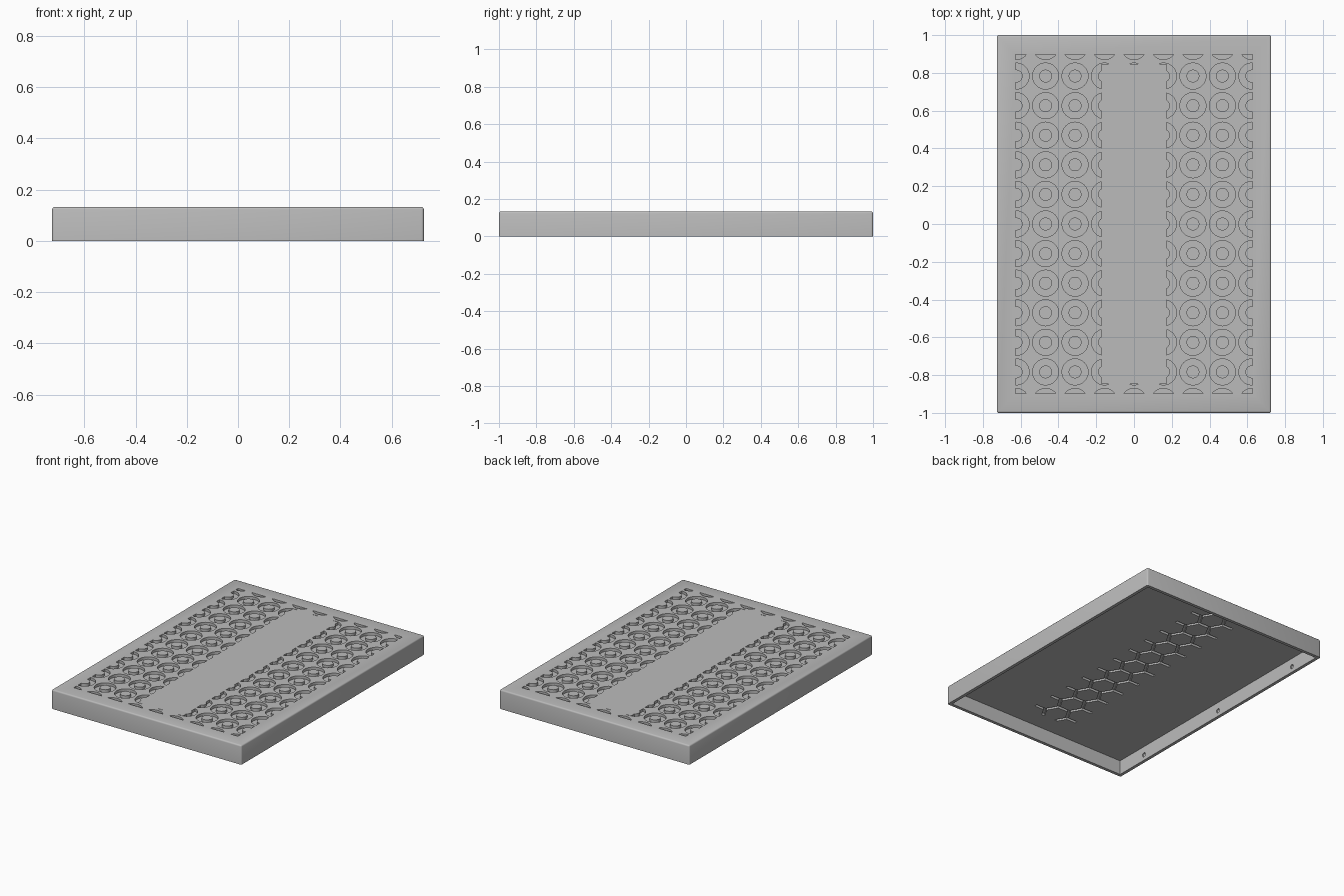
import bpy, bmesh, math
from mathutils import Matrix

old = bpy.data.objects.get("Cube")
if old:
    bpy.data.objects.remove(old, do_unlink=True)

HALF_X, HALF_Y, TOP = 0.726, 1.0, 0.133
WALL, CEILING = 0.022, 0.1
PITCH, DEPTH = 0.156, 0.018

grey = bpy.data.materials.new("plain grey")
grey.use_nodes = True
colour = (0.5, 0.5, 0.5, 1)
grey.diffuse_color = colour
grey.node_tree.nodes["Principled BSDF"].inputs["Base Color"].default_value = colour


def add_box(bm, hx, hy, z0, z1):
    m = Matrix.Translation((0, 0, (z0 + z1) / 2)) @ Matrix.Diagonal((2 * hx, 2 * hy, z1 - z0, 1))
    bmesh.ops.create_cube(bm, size=1, matrix=m)


def add_prism(bm, centre, radius, height, sides, rotation=Matrix()):
    bmesh.ops.create_cone(bm, cap_ends=True, segments=sides, radius1=radius, radius2=radius,
                          depth=height, matrix=Matrix.Translation(centre) @ rotation)


def finish(bm, name):
    mesh = bpy.data.meshes.new(name)
    bm.to_mesh(mesh)
    bm.free()
    mesh.materials.append(grey)
    ob = bpy.data.objects.new(name, mesh)
    bpy.context.collection.objects.link(ob)
    return ob


def box(name, hx, hy, z0, z1):
    bm = bmesh.new()
    add_box(bm, hx, hy, z0, z1)
    return finish(bm, name)


def prisms(name, centres, radius, height, sides, rotation=Matrix()):
    bm = bmesh.new()
    for c in centres:
        add_prism(bm, c, radius, height, sides, rotation)
    return finish(bm, name)


def combine(target, tool, operation="DIFFERENCE"):
    """Apply a boolean and throw the tool away."""
    mod = target.modifiers.new("cut", "BOOLEAN")
    mod.operation, mod.solver, mod.object = operation, "EXACT", tool
    graph = bpy.context.evaluated_depsgraph_get()
    result = bpy.data.meshes.new_from_object(target.evaluated_get(graph))
    target.modifiers.clear()
    target.data = result
    bpy.data.objects.remove(tool, do_unlink=True)


# Outer shell with softened top and corner edges
bm = bmesh.new()
add_box(bm, HALF_X, HALF_Y, 0, TOP)
soft = [e for e in bm.edges if max(v.co.z for v in e.verts) > TOP / 2]
bmesh.ops.bevel(bm, geom=soft, offset=0.01, segments=3, profile=0.5, affect="EDGES")
lid = finish(bm, "tray_lid")

# Open underside
combine(lid, box("cavity", HALF_X - WALL, HALF_Y - WALL, -0.1, CEILING))

# Ring grooves on top, trimmed to a border and around the plain centre panel
spots = [(i * PITCH, j * PITCH * 1.004, TOP) for i in range(-4, 5) for j in range(-6, 7)]
rings = prisms("rings", spots, 0.069, 2 * DEPTH, 32)
combine(rings, prisms("ring_cores", spots, 0.034, 4 * DEPTH, 32))
combine(rings, box("border", 0.628, 0.898, 0, 2 * TOP), "INTERSECT")
combine(rings, box("centre_panel", 0.173, 0.848, 0, 2 * TOP))
combine(lid, rings)

# Honeycomb grooves under the centre panel
honeycomb = box("honeycomb", 0.17, 0.846, CEILING - 0.02, CEILING + 0.015)
column = PITCH * math.sqrt(3) / 2
cells = [(i * column, (j + (i % 2) / 2) * PITCH, CEILING)
         for i in range(-2, 3) for j in range(-7, 8)]
cell_radius = (PITCH - 0.02) / math.sqrt(3)
combine(honeycomb, prisms("cells", cells, cell_radius, 0.1, 6, Matrix.Rotation(math.pi / 2, 4, "Z")))
combine(lid, honeycomb)

# Small round dimples inside both long walls
dimples = [(s * (HALF_X - WALL), y, 0.04) for s in (-1, 1) for y in (-0.74, 0, 0.74)]
combine(lid, prisms("dimples", dimples, 0.015, 0.02, 16, Matrix.Rotation(math.pi / 2, 4, "Y")))

# Smooth shading on the rounded edges only
bpy.ops.object.select_all(action="DESELECT")
lid.select_set(True)
bpy.context.view_layer.objects.active = lid
bpy.ops.object.shade_smooth_by_angle(angle=math.radians(32))
